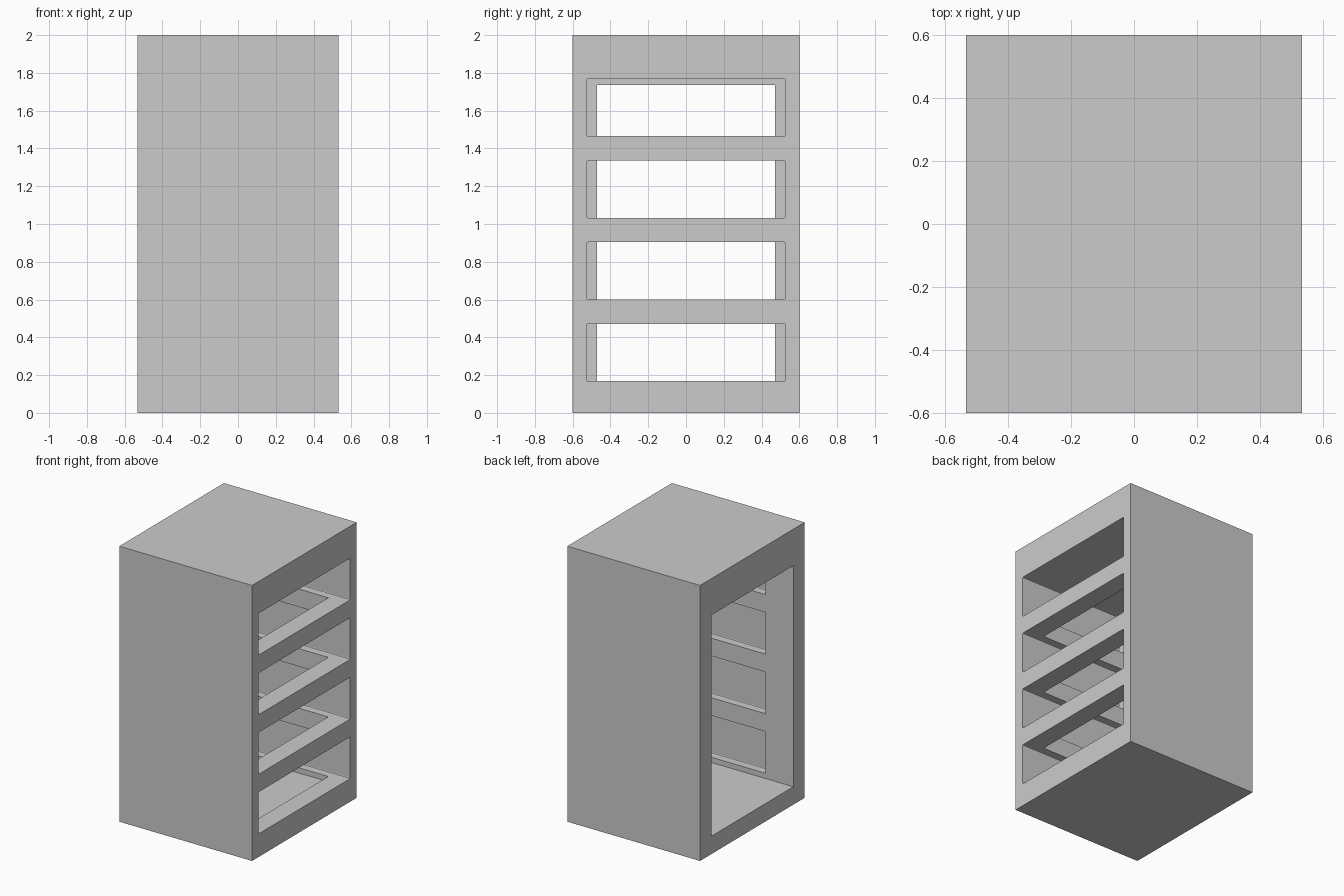
import bpy
import bmesh

cube = bpy.data.objects.get("Cube")
if cube:
    bpy.data.objects.remove(cube, do_unlink=True)

WIDTH, DEPTH, HEIGHT = 1.066, 1.2, 2.0
SLOT_HEIGHT = 0.303

# Single grey finish
grey = bpy.data.materials.new("plain_grey")
grey.use_nodes = True
colour = (0.6, 0.6, 0.6, 1)
grey.diffuse_color = colour
grey.node_tree.nodes["Principled BSDF"].inputs["Base Color"].default_value = colour


def box(name, x, y, z, rounding=0):
    """Box between (min, max) limits, optionally rounding the edges along x."""
    bm = bmesh.new()
    bmesh.ops.create_cube(bm, size=1)
    for v in bm.verts:
        v.co = [lim[int(c > 0)] for lim, c in zip((x, y, z), v.co)]
    if rounding:
        along_x = [e for e in bm.edges
                   if abs(e.verts[0].co.x - e.verts[1].co.x) > 0.1]
        bmesh.ops.bevel(bm, geom=along_x, offset=rounding, segments=2,
                        profile=0.5, affect='EDGES')
    mesh = bpy.data.meshes.new(name)
    bm.to_mesh(mesh)
    bm.free()
    mesh.materials.append(grey)
    obj = bpy.data.objects.new(name, mesh)
    bpy.context.collection.objects.link(obj)
    return obj


def cut(target, cutter):
    """Subtract the cutter from the target and discard it."""
    cutter.hide_render = True
    mod = target.modifiers.new("cut", 'BOOLEAN')
    mod.operation = 'DIFFERENCE'
    mod.solver = 'EXACT'
    mod.object = cutter
    bpy.context.view_layer.objects.active = target
    bpy.ops.object.modifier_apply(modifier=mod.name)
    bpy.data.objects.remove(cutter, do_unlink=True)


# Outer cabinet block
cabinet = box("cabinet_shell", (-WIDTH / 2, WIDTH / 2),
              (-DEPTH / 2, DEPTH / 2), (0, HEIGHT))

# Tall inner cavity, open on one side
cut(cabinet, box("cavity_cutter", (-0.7, 0.396), (-0.47, 0.47), (0.13, 1.735)))

# Four drawer slots, which also groove the inner walls
for i in range(4):
    z = 0.168 + i * 0.4325
    cut(cabinet, box("slot_cutter", (-0.31, 0.7), (-0.526, 0.526),
                     (z, z + SLOT_HEIGHT), rounding=0.007))
